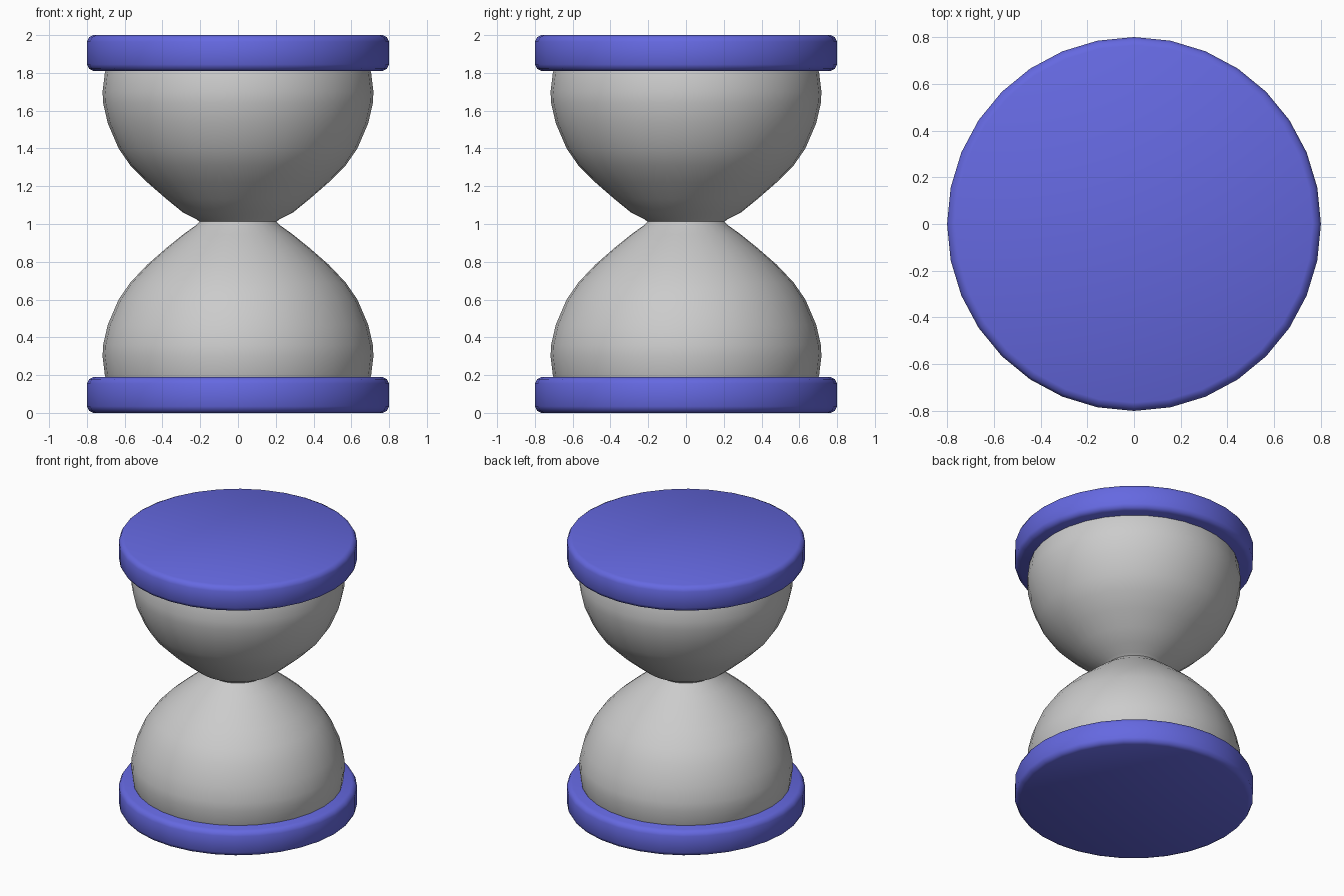
import bpy, bmesh
from math import radians, sin, cos, tau

if "Cube" in bpy.data.objects:
    bpy.data.objects.remove(bpy.data.objects["Cube"])

SIDES = 32


def lathe(name, profile, angle, color=None):
    """Revolve (radius, z) points around z and close both ends."""
    bm = bmesh.new()
    rings = [[bm.verts.new((r * cos(tau * i / SIDES), r * sin(tau * i / SIDES), z))
              for i in range(SIDES)] for r, z in profile]
    for a, b in zip(rings, rings[1:]):
        for i in range(SIDES):
            j = (i + 1) % SIDES
            bm.faces.new((a[i], a[j], b[j], b[i]))
    bm.faces.new(rings[0][::-1])
    bm.faces.new(rings[-1])
    mesh = bpy.data.meshes.new(name)
    bm.to_mesh(mesh)
    bm.free()
    obj = bpy.data.objects.new(name, mesh)
    bpy.context.collection.objects.link(obj)
    if color:
        mat = bpy.data.materials.new(name + "_blue")
        mat.diffuse_color = color
        mat.use_nodes = True
        mat.node_tree.nodes["Principled BSDF"].inputs["Base Color"].default_value = mat.diffuse_color
        mesh.materials.append(mat)
    bpy.ops.object.select_all(action='DESELECT')
    obj.select_set(True)
    bpy.context.view_layer.objects.active = obj
    bpy.ops.object.shade_smooth_by_angle(angle=radians(angle))
    return obj


# Glass: lower bulb, waist, and mirrored upper bulb
half = [(0.67, 0.10), (0.705, 0.20), (0.717, 0.30), (0.714, 0.36), (0.69, 0.465),
        (0.632, 0.60), (0.57, 0.69), (0.48, 0.785), (0.38, 0.872),
        (0.29, 0.945), (0.22, 0.995)]
mid = 1.01
upper = [(r, 2 - z + (0.02 if r < 0.25 else 0.005 if r < 0.5 else 0)) for r, z in reversed(half)]
lathe("glass_bulbs", half + [(0.203, 1.012)] + upper, 80)

# End caps: round plates with rounded rims
b, R, H = 0.035, 0.80, 0.19
cap = [(R - b, 0), (R - b / 3, b / 3), (R, b), (R, H - b), (R - b / 3, H - b / 3), (R - b, H)]
for name, z0 in (("bottom_cap", 0), ("top_cap", 2 - H)):
    lathe(name, [(r, z + z0) for r, z in cap], 60, (0.13, 0.14, 0.75, 1))
